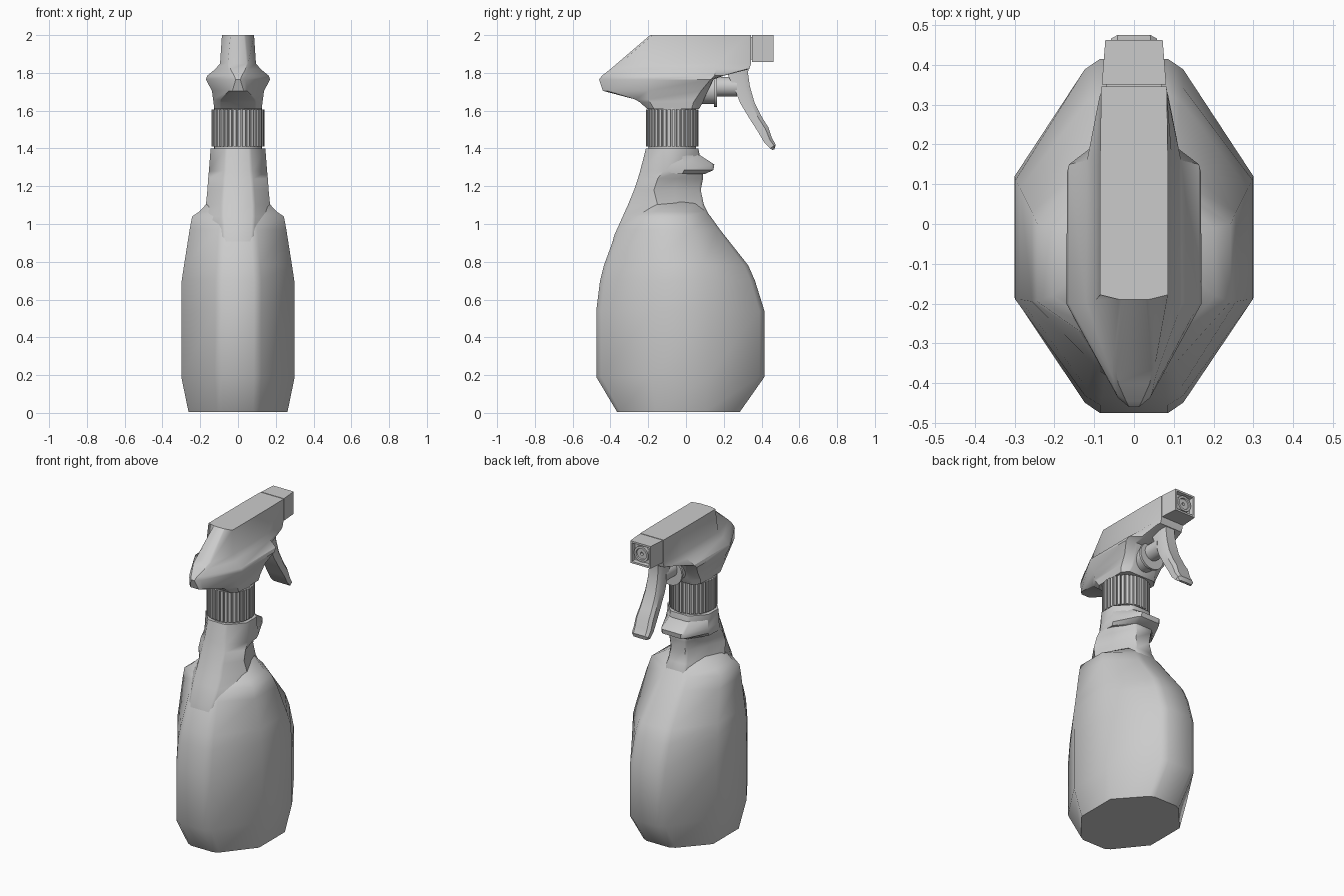
import bpy, bmesh, math
from mathutils import Matrix, Vector


def finish(name, bm, angle=40):
    bmesh.ops.recalc_face_normals(bm, faces=bm.faces)
    mesh = bpy.data.meshes.new(name)
    bm.to_mesh(mesh)
    bm.free()
    ob = bpy.data.objects.new(name, mesh)
    bpy.context.collection.objects.link(ob)
    bpy.ops.object.select_all(action='DESELECT')
    ob.select_set(True)
    bpy.context.view_layer.objects.active = ob
    bpy.ops.object.shade_smooth_by_angle(angle=math.radians(angle))
    return ob


def loft_rings(name, rings, angle=40):
    bm = bmesh.new()
    loops = [[bm.verts.new(p) for p in r] for r in rings]
    n = len(loops[0])
    for a, b in zip(loops, loops[1:]):
        for i in range(n):
            j = (i + 1) % n
            bm.faces.new((a[i], a[j], b[j], b[i]))
    bm.faces.new(loops[0][::-1])
    bm.faces.new(loops[-1])
    return finish(name, bm, angle)


def section(z, yb, y1, y2, yf, wb, w1, w2, wf):
    """Mirrored outline: back flat, side flat, front flat, with blunted corners."""
    half = [(wb, yb), (wb + .18 * (w1 - wb), yb + .09 * (y1 - yb)), (w1, y1),
            (w2, y2), (wf + .18 * (w2 - wf), yf + .09 * (y2 - yf)), (wf, yf)]
    return [(x, y, z) for x, y in half] + [(-x, y, z) for x, y in half[::-1]]


def loft(name, sections, angle=40):
    return loft_rings(name, [section(*s) for s in sections], angle)


def disc(r, y, z, n=24):
    return [(r * math.cos(2 * math.pi * i / n), y, z + r * math.sin(2 * math.pi * i / n))
            for i in range(n)]


# Bottle body with a shoulder ledge at the top
loft("bottle_body", [
    (0.005, -.365, -.16, .10, .285, .08, .262, .262, .08),
    (0.19, -.475, -.185, .12, .415, .085, .30, .30, .085),
    (0.54, -.475, -.185, .12, .415, .085, .30, .30, .085),
    (0.70, -.455, -.19, .11, .365, .085, .298, .298, .085),
    (0.78, -.435, -.19, .09, .33, .08, .286, .286, .08),
    (0.97, -.365, -.195, .03, .18, .07, .256, .256, .07),
    (1.04, -.31, -.195, .00, .13, .06, .243, .243, .06),
    (1.065, -.28, -.18, -.01, .11, .05, .205, .20, .05),
    (1.12, -.25, -.14, -.03, .07, .04, .155, .11, .04)], 48)

# Neck, hollowed at the front for the grip
loft("bottle_neck", [
    (0.88, -.395, -.29, -.05, .10, .06, .13, .13, .06),
    (0.94, -.38, -.29, -.05, .12, .07, .145, .14, .06),
    (1.04, -.335, -.22, -.04, .125, .075, .17, .15, .06),
    (1.10, -.308, -.15, -.06, .095, .075, .17, .13, .055),
    (1.18, -.275, -.17, -.06, .078, .07, .162, .115, .05),
    (1.24, -.255, -.15, -.05, .09, .065, .158, .12, .05),
    (1.28, -.243, -.12, -.02, .09, .06, .154, .148, .055),
    (1.40, -.212, -.12, -.02, .065, .055, .145, .145, .055)], 42)

# Lip above the grip
loft("grip_lip", [
    (1.265, -.20, -.11, -.02, .10, .05, .152, .148, .055),
    (1.285, -.20, -.11, -.01, .145, .05, .153, .152, .065),
    (1.315, -.20, -.11, -.01, .15, .05, .151, .15, .065),
    (1.37, -.20, -.11, -.02, .065, .05, .146, .143, .055)], 35)

# Ribbed screw collar and the inner tube it sits on
CY = -.073
ribs, pts = 36, []
for i in range(ribs):
    for f, r in ((0, .14), (.6, .14), (.68, .131), (.92, .131)):
        a = 2 * math.pi * (i + f) / ribs
        pts.append((r * math.cos(a), CY + r * math.sin(a)))
loft_rings("screw_collar", [[(x, y, z) for x, y in pts] for z in (1.41, 1.605)], 20)
bm = bmesh.new()
bmesh.ops.create_cone(bm, cap_ends=True, segments=32, radius1=.126, radius2=.126, depth=.26,
                      matrix=Matrix.Translation((0, CY, 1.50)))
finish("neck_tube", bm)

# Sprayer head with flared sides
loft("sprayer_head", [
    (1.61, -.205, -.17, .03, .07, .09, .125, .125, .09),
    (1.645, -.245, -.19, .04, .09, .09, .13, .13, .08),
    (1.66, -.27, -.20, .05, .095, .085, .132, .132, .08),
    (1.705, -.44, -.20, .08, .115, .03, .138, .138, .08),
    (1.765, -.46, -.20, .13, .145, .012, .17, .168, .10),
    (1.785, -.445, -.20, .15, .20, .02, .163, .163, .09),
    (1.82, -.40, -.20, .16, .335, .04, .12, .118, .08),
    (1.85, -.365, -.19, .17, .345, .045, .095, .095, .08),
    (2.00, -.19, -.178, .17, .345, .03, .085, .085, .082)], 32)

# Square nozzle with a recessed face
def square(w, y, z0=1.858, z1=2.0):
    return [(-w, y, z0), (w, y, z0), (w, y, z1), (-w, y, z1)]

loft_rings("nozzle", [square(.081, .35), square(.072, .462),
                      square(.060, .462, 1.87, 1.988), square(.058, .435, 1.872, 1.986)])
loft_rings("nozzle_link", [square(.07, .32, 1.87, 1.99), square(.07, .36, 1.87, 1.99)])
loft_rings("nozzle_disc", [disc(.05, .42, 1.929), disc(.05, .455, 1.929),
                           disc(.036, .455, 1.929), disc(.034, .447, 1.929),
                           disc(.010, .447, 1.929), disc(.008, .435, 1.929)])

# Pump barrel, flange and piston
loft_rings("pump_barrel", [disc(.075, .03, 1.71), disc(.075, .15, 1.71)])
loft_rings("pump_flange", [disc(.085, .148, 1.705), disc(.085, .163, 1.705)])
loft_rings("pump_piston", [disc(.052, .15, 1.727), disc(.052, .27, 1.727)])

# Trigger: paired front and back points down its length, with half width
trigger = [(.335, 1.85, .22, 1.80, .045), (.328, 1.80, .225, 1.78, .046),
           (.338, 1.73, .255, 1.72, .048), (.362, 1.645, .287, 1.64, .052),
           (.405, 1.56, .335, 1.56, .056), (.437, 1.51, .382, 1.487, .06),
           (.455, 1.455, .415, 1.43, .06), (.475, 1.42, .445, 1.40, .058),
           (.468, 1.395, .458, 1.392, .045)]
rings = []
for fy, fz, by, bz, w in trigger:
    f, b = Vector((0, fy, fz)), Vector((0, by, bz))
    m = f.lerp(b, .3)
    rings.append([(-w * .7, *f.yz), (w * .7, *f.yz), (w, *m.yz), (w, *b.yz),
                  (-w, *b.yz), (-w, *m.yz)])
loft_rings("trigger", rings, 35)
